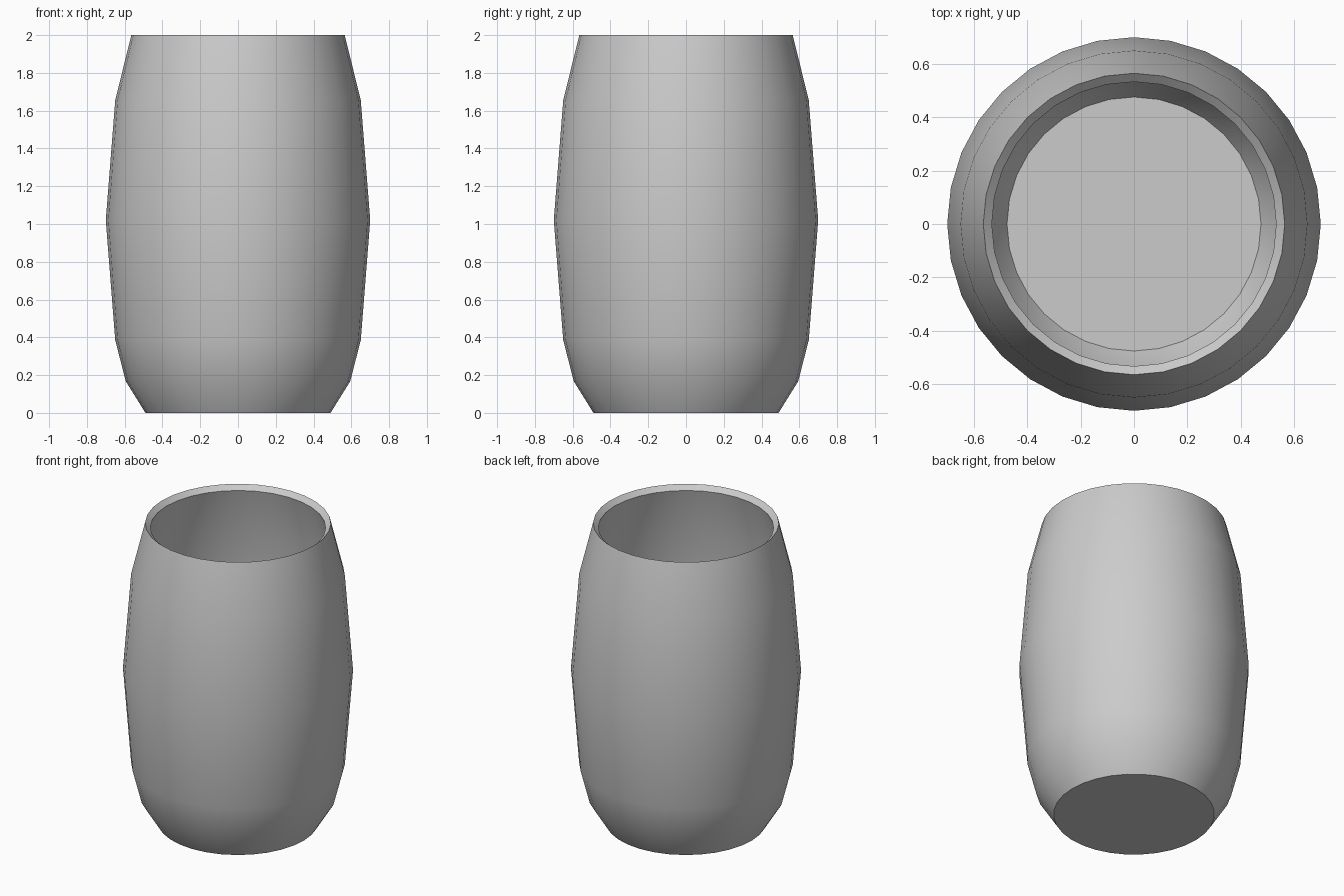
import bpy, bmesh
from math import cos, sin, pi, radians

if "Cube" in bpy.data.objects:
    bpy.data.objects.remove(bpy.data.objects["Cube"])

SEGMENTS = 32

# Cross-section (radius, height): outer wall from the base up, over the rim, inner wall down to the floor
OUTER = [(0.49, 0.0), (0.594, 0.167), (0.65, 0.385), (0.70, 1.02), (0.65, 1.655), (0.565, 2.0)]
INNER = [(0.533, 1.97), (0.617, 1.648), (0.667, 1.02), (0.618, 0.39), (0.565, 0.18), (0.476, 0.03)]


def lathe(name, profile):
    """Spin a profile around z and cap both ends."""
    bm = bmesh.new()
    rings = [[bm.verts.new((r * cos(2 * pi * i / SEGMENTS), r * sin(2 * pi * i / SEGMENTS), z))
              for i in range(SEGMENTS)] for r, z in profile]
    for a, b in zip(rings, rings[1:]):
        for i in range(SEGMENTS):
            j = (i + 1) % SEGMENTS
            bm.faces.new((a[i], a[j], b[j], b[i]))
    bm.faces.new(rings[0][::-1])   # underside
    bm.faces.new(rings[-1])        # inside floor
    bmesh.ops.recalc_face_normals(bm, faces=bm.faces)
    mesh = bpy.data.meshes.new(name)
    bm.to_mesh(mesh)
    bm.free()
    obj = bpy.data.objects.new(name, mesh)
    bpy.context.collection.objects.link(obj)
    return obj


# Hollow open cup with a bevelled rim
cup = lathe("cup", OUTER + INNER)
bpy.context.view_layer.objects.active = cup
cup.select_set(True)
bpy.ops.object.shade_smooth_by_angle(angle=radians(30))
